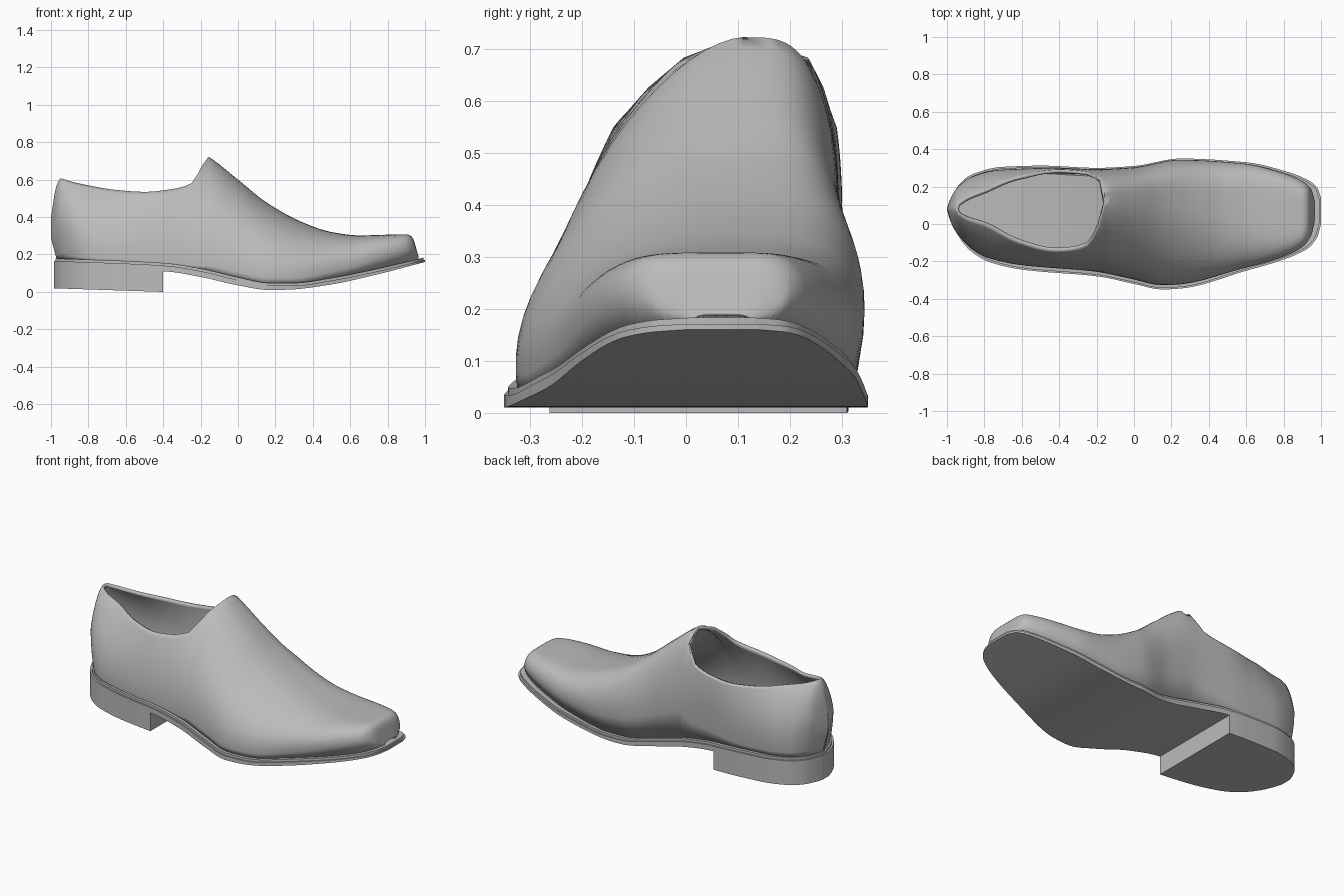
import bpy, bmesh, math

cube = bpy.data.objects.get("Cube")
if cube:
    bpy.data.objects.remove(cube, do_unlink=True)

leather = bpy.data.materials.new("grey_leather")
leather.use_nodes = True
GREY = (0.5, 0.5, 0.5, 1)
leather.diffuse_color = GREY
leather.node_tree.nodes["Principled BSDF"].inputs["Base Color"].default_value = GREY


def curve(*points):
    """Smooth function through the points, without overshoot."""
    xs, ys = zip(*points)
    last = len(xs) - 1
    rise = [(ys[i + 1] - ys[i]) / (xs[i + 1] - xs[i]) for i in range(last)]
    slope = [rise[0]]
    for a, b in zip(rise, rise[1:]):
        slope.append(2 * a * b / (a + b) if a * b > 0 else 0)
    slope.append(rise[-1])

    def value(x):
        x = min(max(x, xs[0]), xs[-1])
        i = 0
        while i < last - 1 and x > xs[i + 1]:
            i += 1
        width = xs[i + 1] - xs[i]
        t = (x - xs[i]) / width
        ease = t * t * (3 - 2 * t)
        return (ys[i] * (1 - ease) + ys[i + 1] * ease
                + width * t * (1 - t) * (slope[i] * (1 - t) - slope[i + 1] * t))
    return value


# Outline of the sole, on the right and left of the shoe
right_edge = curve((-1, .05), (-.985, 0), (-.95, -.07), (-.88, -.15), (-.78, -.205),
                   (-.6, -.245), (-.2, -.28), (0, -.32), (.15, -.35), (.25, -.345),
                   (.6, -.25), (.8, -.19), (.93, -.13), (.98, -.07), (1, 0))
left_edge = curve((-1, .11), (-.985, .15), (-.95, .21), (-.88, .265), (-.72, .305),
                  (-.5, .312), (-.2, .3), (0, .31), (.25, .35), (.6, .33),
                  (.8, .285), (.93, .235), (.98, .195), (1, .14))
# Side profiles
sole_top = curve((-1, .18), (-.4, .155), (-.2, .125), (0, .078), (.17, .048),
                 (.3, .048), (.5, .075), (.75, .125), (1, .185))
sole_bottom = curve((-1, .12), (-.4, .11), (-.2, .08), (0, .035), (.17, .01),
                    (.27, .012), (.5, .04), (.75, .095), (1, .16))
crown = curve((-1, .4), (-.97, .57), (-.94, .615), (-.8, .62), (-.6, .72), (-.4, .83),
              (-.17, .73), (0, .6), (.15, .48), (.35, .37), (.5, .32), (.65, .302),
              (.9, .308), (.93, .295), (.965, .19))
collar = curve((-1, 1), (-.955, .62), (-.94, .606), (-.8, .57), (-.65, .545), (-.5, .535),
               (-.35, .55), (-.24, .585), (-.21, .645), (-.165, .74), (-.1, 2))
# Ridge position and squareness of the cross-section
ridge = curve((-1, .08), (-.5, .1), (-.1, .11), (.5, .08), (1, .07))
right_square = curve((-1, 2), (-.8, 1.6), (-.4, 1.5), (-.1, 1.7), (.3, 2), (.6, 3), (.9, 6))
left_square = curve((-1, 2), (-.6, 2.2), (-.2, 3.8), (.3, 4), (.9, 6))

COUNT = 100
stations = [-math.cos(math.pi * i / COUNT) for i in range(COUNT + 1)]


def finish(name, bm, angle):
    mesh = bpy.data.meshes.new(name)
    bm.to_mesh(mesh)
    bm.free()
    mesh.materials.append(leather)
    obj = bpy.data.objects.new(name, mesh)
    bpy.context.collection.objects.link(obj)
    bpy.ops.object.select_all(action='DESELECT')
    obj.select_set(True)
    bpy.context.view_layer.objects.active = obj
    bpy.ops.object.shade_smooth_by_angle(angle=math.radians(angle))
    return obj


def layer(name, places, low, high, inset):
    """Slab that follows the outline between two height functions."""
    bm = bmesh.new()
    rings = []
    for u in places:
        x = u * (1 - inset) if u > 0 else u * (.985 - inset)
        r, l = right_edge(u) + inset, left_edge(u) - inset
        corners = ((r, low), (l, low), (l, high), (r, high))
        rings.append([bm.verts.new((x, y, z(x))) for y, z in corners])
    for a, b in zip(rings, rings[1:]):
        for k in range(4):
            m = (k + 1) % 4
            bm.faces.new((a[k], a[m], b[m], b[k]))
    bm.faces.new(rings[0])
    bm.faces.new(rings[-1])
    bmesh.ops.recalc_face_normals(bm, faces=bm.faces)
    return finish(name, bm, 35)


# Sole, welt and heel block
layer("sole", stations, sole_bottom, lambda x: sole_top(x) - .014, 0)
layer("welt", stations, lambda x: sole_top(x) - .016, sole_top, .008)
heel_places = [u for u in stations if u < -.41] + [-.4 / .985]
layer("heel", heel_places, lambda x: max(0, -.033 * (x + .4)),
      lambda x: sole_bottom(x) + .005, 0)

# Upper: rounded cross-sections, left open above the collar line
ROWS = 18
bm = bmesh.new()
for side, edge, square in ((-1, right_edge, right_square), (1, left_edge, left_square)):
    grid = []
    for u in stations:
        x = u * .965 if u > 0 else u
        base, top, mid, power = sole_top(x) - .005, crown(x), ridge(x), square(x)
        half = max(abs(edge(u) - mid) - .026, .004)
        open_part = min(1, (collar(x) - base) / (top - base))
        limit = math.asin(open_part ** (power / 2))
        column = []
        for j in range(ROWS + 1):
            a = limit * j / ROWS
            out = max(math.cos(a), 0) ** (2 / power)
            up = math.sin(a) ** (2 / power)
            bulge = .022 * math.sin(math.pi * up) * min(1, half / .1) * out
            tuck = .03 * (1 - min(1, up * 2)) * max(0, -x - .8) / .2
            column.append(bm.verts.new((x + tuck, mid + side * (half * out + bulge),
                                        base + (top - base) * up)))
        grid.append(column)
    for a, b in zip(grid, grid[1:]):
        for j in range(ROWS):
            quad = (a[j], b[j], b[j + 1], a[j + 1])
            bm.faces.new(quad if side < 0 else quad[::-1])
bmesh.ops.remove_doubles(bm, verts=bm.verts, dist=.0005)
bmesh.ops.dissolve_degenerate(bm, edges=bm.edges, dist=.0002)
upper = finish("upper", bm, 40)

# Leather thickness, seen at the collar
lining = upper.modifiers.new("leather_thickness", 'SOLIDIFY')
lining.thickness = .018
lining.offset = -1
